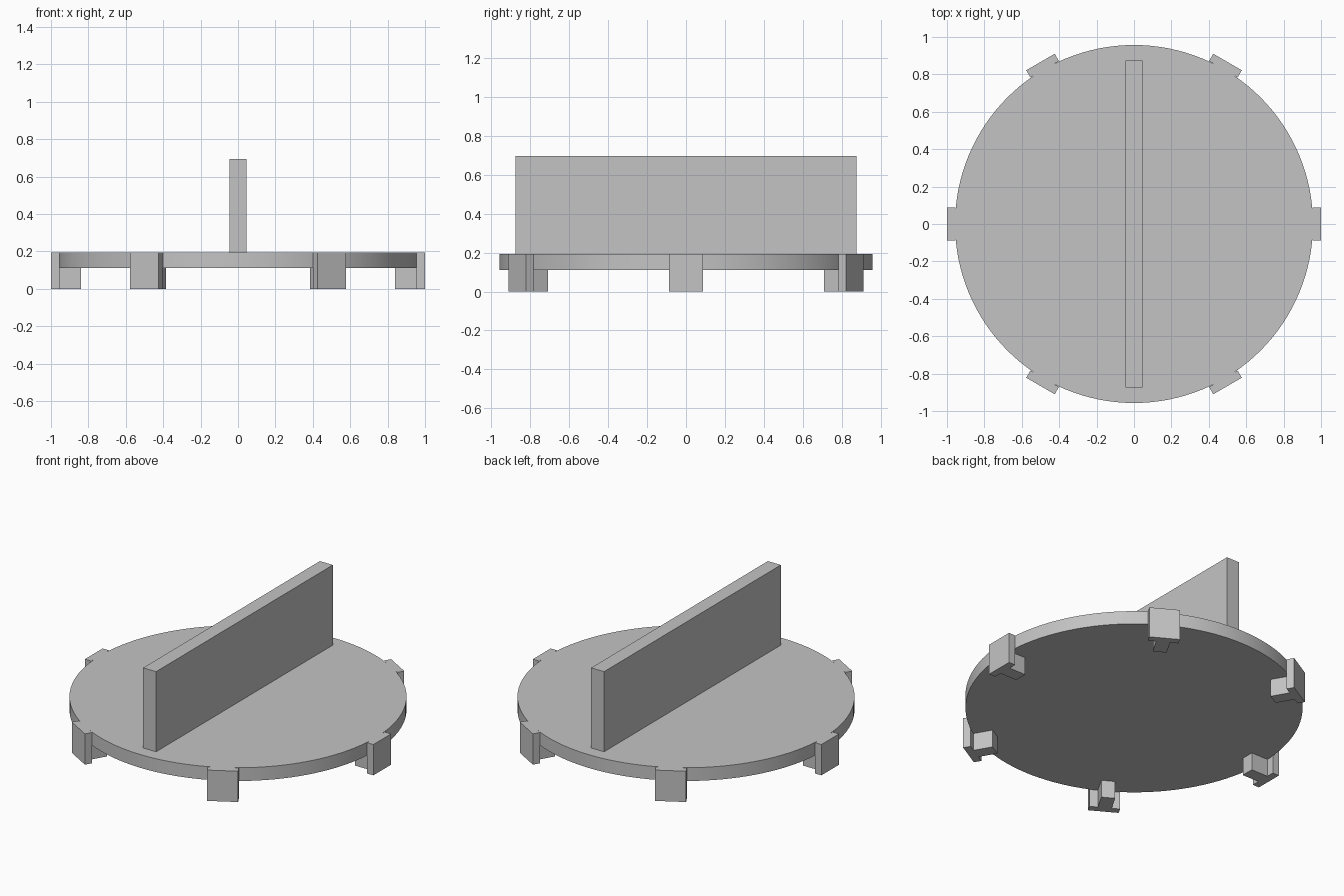
import bpy
import math
from mathutils import Matrix

if "Cube" in bpy.data.objects:
    bpy.data.objects.remove(bpy.data.objects["Cube"], do_unlink=True)

GREY = 0.55
TOP = 0.193       # upper face of the disc
UNDER = 0.11      # lower face of the disc

grey = bpy.data.materials.new("plain_grey")
grey.use_nodes = True
grey.diffuse_color = (GREY, GREY, GREY, 1)
grey.node_tree.nodes["Principled BSDF"].inputs["Base Color"].default_value = (GREY, GREY, GREY, 1)


def box(name, low, high, angle=0):
    """Box between two corners, turned about the z axis through the origin."""
    bpy.ops.mesh.primitive_cube_add(size=1)
    ob = bpy.context.object
    ob.name = name
    size = [b - a for a, b in zip(low, high)]
    centre = [(a + b) / 2 for a, b in zip(low, high)]
    ob.data.transform(Matrix.Rotation(angle, 4, "Z") @ Matrix.Translation(centre)
                      @ Matrix.Diagonal((*size, 1)))
    ob.data.materials.append(grey)
    return ob


# Round lid plate
bpy.ops.mesh.primitive_cylinder_add(vertices=128, radius=0.957, depth=TOP - UNDER,
                                    location=(0, 0, (TOP + UNDER) / 2))
disc = bpy.context.object
disc.name = "disc"
disc.data.materials.append(grey)
bpy.ops.object.shade_smooth_by_angle(angle=math.radians(30))

# Upright grip across the disc
box("handle", (-0.045, -0.875, TOP - 0.01), (0.045, 0.875, 0.695))

# Six T-shaped lugs round the rim: outer plate and inner rib
for i in range(6):
    turn = math.radians(60 * i)
    box(f"lug_plate_{i + 1}", (0.955, -0.088, 0), (1, 0.088, TOP), turn)
    box(f"lug_rib_{i + 1}", (0.84, -0.04, 0), (0.955, 0.04, UNDER), turn)
